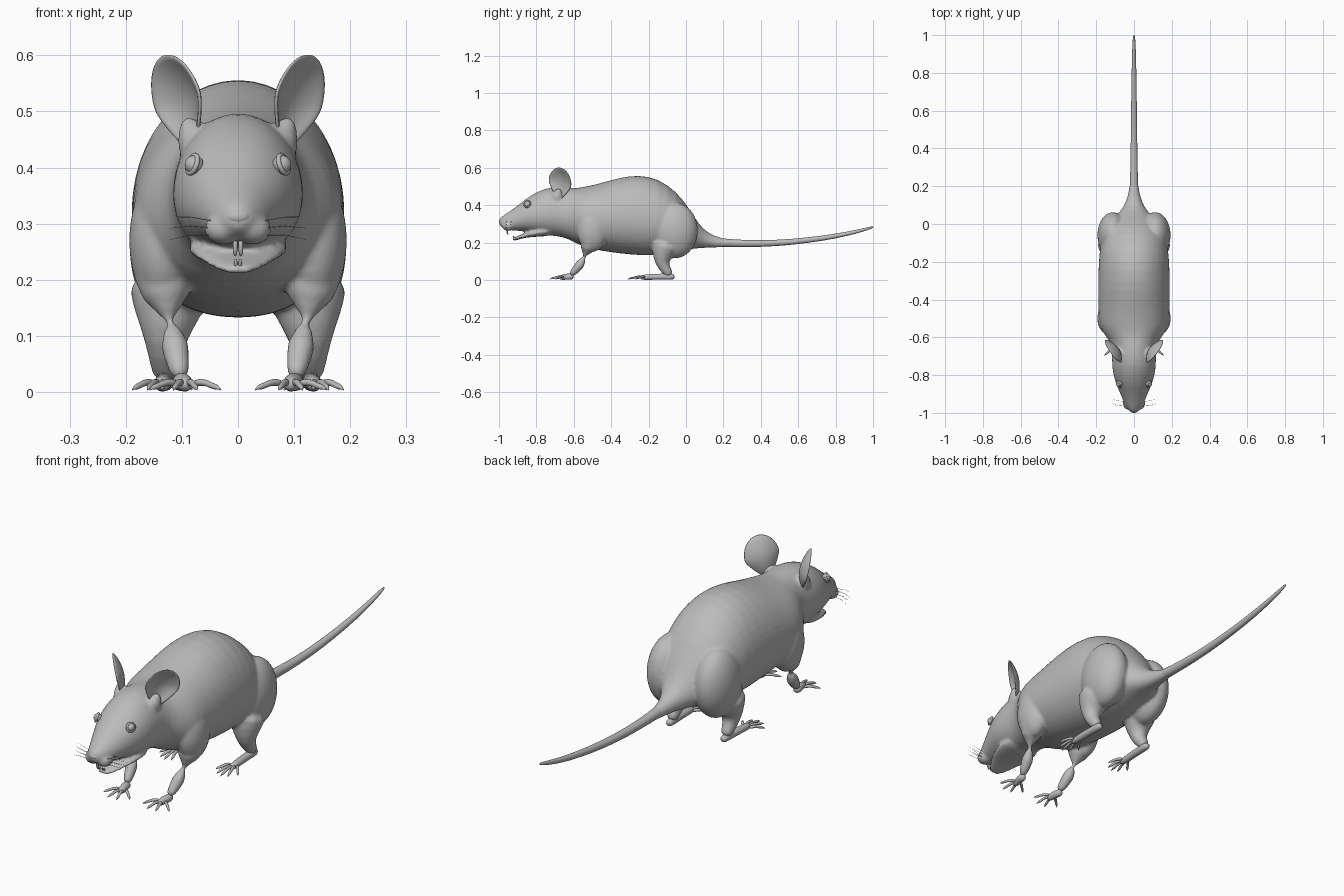
import bpy, bmesh, math
from mathutils import Vector, Matrix

if "Cube" in bpy.data.objects:
    bpy.data.objects.remove(bpy.data.objects["Cube"])

grey = bpy.data.materials.new("soft_grey")
grey.use_nodes = True
COLOUR = (0.5, 0.5, 0.5, 1)
grey.diffuse_color = COLOUR
grey.node_tree.nodes["Principled BSDF"].inputs["Base Color"].default_value = COLOUR


def skin(bm, rings):
    """Join rings of points into a closed shell."""
    loops = [[bm.verts.new(p) for p in ring] for ring in rings]
    n = len(loops[0])
    for a, b in zip(loops, loops[1:]):
        for i in range(n):
            j = (i + 1) % n
            bm.faces.new((a[i], a[j], b[j], b[i]))
    bm.faces.new(loops[0][::-1])
    bm.faces.new(loops[-1])


def trunk(bm, sections, n=24):
    """Shell along y from sections of (y, top, bottom, half width)."""
    rings = []
    for y, top, bottom, w in sections:
        mid = bottom + 0.45 * (top - bottom)
        ring = []
        for k in range(n):
            c, s = math.cos(math.tau * k / n), math.sin(math.tau * k / n)
            if s < 0:  # fuller, flatter underside
                c = math.copysign(abs(c) ** 0.85, c)
            ring.append((w * c, y, mid + s * (top - mid if s > 0 else mid - bottom)))
        rings.append(ring)
    skin(bm, rings)


def tube(bm, path, side=1, n=12):
    """Round tapering tube from points of (x, y, z, radius)."""
    pts = [Vector((p[0] * side, p[1], p[2])) for p in path]
    rings = []
    for i, p in enumerate(pts):
        d = (pts[min(i + 1, len(pts) - 1)] - pts[max(i - 1, 0)]).normalized()
        u = d.cross(Vector((0, 0, 1)) if abs(d.z) < 0.9 else Vector((0, 1, 0))).normalized()
        v = u.cross(d)
        rings.append([p + path[i][3] * (u * math.cos(math.tau * k / n) + v * math.sin(math.tau * k / n))
                      for k in range(n)])
    skin(bm, rings)


def blob(bm, centre, size, side=1):
    """Ellipsoid with the given radii."""
    m = Matrix.Translation((centre[0] * side, centre[1], centre[2])) @ Matrix.Diagonal((*size, 1))
    bmesh.ops.create_uvsphere(bm, u_segments=24, v_segments=14, radius=1, matrix=m)


def finish(name, bm, subdivide=1):
    bmesh.ops.recalc_face_normals(bm, faces=bm.faces)
    for f in bm.faces:
        f.smooth = True
    mesh = bpy.data.meshes.new(name)
    bm.to_mesh(mesh)
    bm.free()
    mesh.materials.append(grey)
    ob = bpy.data.objects.new(name, mesh)
    bpy.context.collection.objects.link(ob)
    if subdivide:
        sub = ob.modifiers.new("round", "SUBSURF")
        sub.levels = sub.render_levels = subdivide
    return ob


# Head, trunk and rump
bm = bmesh.new()
trunk(bm, [
    (-1.0, 0.325, 0.295, 0.014), (-0.985, 0.34, 0.28, 0.032), (-0.955, 0.36, 0.267, 0.05),
    (-0.91, 0.39, 0.263, 0.068), (-0.86, 0.432, 0.26, 0.09), (-0.81, 0.465, 0.25, 0.108),
    (-0.75, 0.492, 0.238, 0.118), (-0.69, 0.50, 0.235, 0.116), (-0.63, 0.495, 0.22, 0.122),
    (-0.59, 0.492, 0.195, 0.155), (-0.54, 0.50, 0.175, 0.186), (-0.46, 0.518, 0.155, 0.19),
    (-0.35, 0.552, 0.14, 0.192), (-0.25, 0.564, 0.13, 0.19), (-0.15, 0.545, 0.13, 0.186),
    (-0.05, 0.475, 0.145, 0.165), (0.02, 0.38, 0.165, 0.12), (0.07, 0.295, 0.17, 0.068),
    (0.12, 0.25, 0.173, 0.04), (0.18, 0.226, 0.175, 0.026), (0.24, 0.215, 0.178, 0.02)])
# Open lower jaw
trunk(bm, [(-0.70, 0.30, 0.235, 0.09), (-0.80, 0.28, 0.232, 0.092), (-0.86, 0.252, 0.227, 0.068),
           (-0.90, 0.235, 0.214, 0.046), (-0.93, 0.226, 0.208, 0.024)])
for side in (1, -1):
    blob(bm, (0.026, -0.95, 0.29), (0.034, 0.035, 0.028), side)     # whisker pad
    blob(bm, (0.112, -0.06, 0.265), (0.083, 0.125, 0.15), side)     # haunch
    blob(bm, (0.135, -0.5, 0.27), (0.06, 0.085, 0.12), side)        # shoulder
    tube(bm, [(0.06, -0.69, 0.43, 0.05), (0.085, -0.685, 0.465, 0.034),
              (0.095, -0.68, 0.49, 0.022)], side)                   # ear root
    tube(bm, [(0.135, -0.50, 0.25, 0.062), (0.13, -0.525, 0.165, 0.055), (0.117, -0.55, 0.105, 0.033),
              (0.108, -0.585, 0.058, 0.022), (0.102, -0.62, 0.024, 0.018)], side)  # front leg
    tube(bm, [(0.12, -0.10, 0.21, 0.09), (0.125, -0.125, 0.14, 0.062), (0.13, -0.13, 0.09, 0.038),
              (0.13, -0.105, 0.05, 0.028), (0.13, -0.08, 0.022, 0.022)], side)     # hind leg
body = finish("body", bm)
remesh = body.modifiers.new("merge", "REMESH")
remesh.mode = "VOXEL"
remesh.voxel_size = 0.0065
remesh.use_smooth_shade = True
soften = body.modifiers.new("soften", "SMOOTH")
soften.factor, soften.iterations = 0.5, 6

# Tail
bm = bmesh.new()
tube(bm, [(0, 0.12, 0.207, 0.028), (0, 0.2, 0.199, 0.022), (0, 0.32, 0.194, 0.019), (0, 0.48, 0.196, 0.017),
          (0, 0.65, 0.212, 0.015), (0, 0.8, 0.234, 0.013), (0, 0.92, 0.26, 0.01),
          (0, 0.985, 0.279, 0.007), (0, 1.002, 0.284, 0.003)], n=16)
finish("tail", bm)


def foot(name, side, wrist, palm, half, spread, reach, count):
    """Slim sole with fanned, clawed toes."""
    bm = bmesh.new()
    (wx, wy), (px, py) = wrist, palm
    tube(bm, [(wx, wy + 0.02, 0.017, 0.012), (wx, wy, 0.018, 0.018),
              ((wx + px) / 2, (wy + py) / 2, 0.018, 0.016), (px, py, 0.015, 0.016),
              (px, py - 0.02, 0.012, 0.009)], side)
    for k in range(count):
        t = 2 * k / (count - 1) - 1
        bx, tx = px + half * t, px + spread * t
        by, ty = py + 0.008 * t * t, py - reach * (1 - 0.5 * t * t)
        mix = lambda f: (bx + (tx - bx) * f, by + (ty - by) * f)
        tube(bm, [(*mix(0), 0.015, 0.008), (*mix(0.4), 0.019, 0.0065), (*mix(0.7), 0.011, 0.0055),
                  (*mix(0.85), 0.009, 0.006), (*mix(0.92), 0.008, 0.003), (*mix(1.05), 0.003, 0.001)],
             side, 8)
    finish(name, bm)


def ear(name, side):
    """Cupped oval shell facing outward and forward."""
    bm = bmesh.new()
    normal = Vector((0.8, -0.58, -0.2)).normalized()
    up = Vector((0.34, 0.05, 1))
    up = (up - normal * up.dot(normal)).normalized()
    across = up.cross(normal)
    centre = Vector((0.108, -0.675, 0.515))

    def point(r, a):
        v = r * math.sin(a)
        u = r * math.cos(a) * (0.075 if v > 0 else 0.075 * (1 + 0.55 * v))
        p = centre + across * u + up * v * 0.09 - normal * 0.026 * (1 - r * r)
        return (p.x * side, p.y, p.z)

    n = 28
    rings = [[bm.verts.new(point(r / 5, math.tau * k / n)) for k in range(n)] for r in range(1, 6)]
    hub = bm.verts.new(point(0, 0))
    for k in range(n):
        j = (k + 1) % n
        bm.faces.new((hub, rings[0][k], rings[0][j]))
        for a, b in zip(rings, rings[1:]):
            bm.faces.new((a[k], b[k], b[j], a[j]))
    ob = finish(name, bm, 0)
    thick = ob.modifiers.new("thickness", "SOLIDIFY")
    thick.thickness, thick.offset = 0.007, 0
    sub = ob.modifiers.new("round", "SUBSURF")
    sub.levels = sub.render_levels = 1


for side, label in ((1, "left"), (-1, "right")):
    foot(label + "_front_paw", side, (0.102, -0.62), (0.094, -0.66), 0.014, 0.062, 0.07, 4)
    foot(label + "_hind_foot", side, (0.13, -0.08), (0.135, -0.225), 0.014, 0.052, 0.085, 5)
    ear(label + "_ear", side)

    # Eyeball with a rim of eyelid
    bm = bmesh.new()
    blob(bm, (0.078, -0.847, 0.405), (0.017, 0.017, 0.017), side)
    finish(label + "_eye", bm, 0)
    facing = Vector((0.85 * side, -0.42, 0.3))
    bpy.ops.mesh.primitive_torus_add(major_radius=0.017, minor_radius=0.0045, major_segments=28,
                                     minor_segments=10, location=(0.081 * side, -0.849, 0.406),
                                     rotation=facing.to_track_quat("Z", "Y").to_euler())
    lid = bpy.context.object
    lid.name = label + "_eyelid"
    lid.data.materials.append(grey)
    bpy.ops.object.shade_smooth()

    # Whiskers
    bm = bmesh.new()
    for row in range(3):
        for col in range(2):
            z, y = 0.28 + 0.012 * row, -0.965 + 0.025 * col
            tube(bm, [(0.04, y, z, 0.0008), (0.085, y + 0.004, z + 0.004 * row, 0.0007),
                      (0.12, y + 0.015, z - 0.008 + 0.008 * row, 0.0003)], side, 4)
    finish(label + "_whiskers", bm, 0)

# Incisors, nose tip
bm = bmesh.new()
for side in (1, -1):
    tube(bm, [(0.005, -0.955, 0.275, 0.005), (0.005, -0.957, 0.255, 0.005),
              (0.005, -0.951, 0.241, 0.003)], side, 8)
    tube(bm, [(0.004, -0.912, 0.216, 0.004), (0.004, -0.922, 0.23, 0.004),
              (0.004, -0.924, 0.238, 0.002)], side, 8)
finish("incisors", bm)
bm = bmesh.new()
blob(bm, (0, -0.986, 0.312), (0.022, 0.014, 0.014))
finish("nose", bm, 0)
